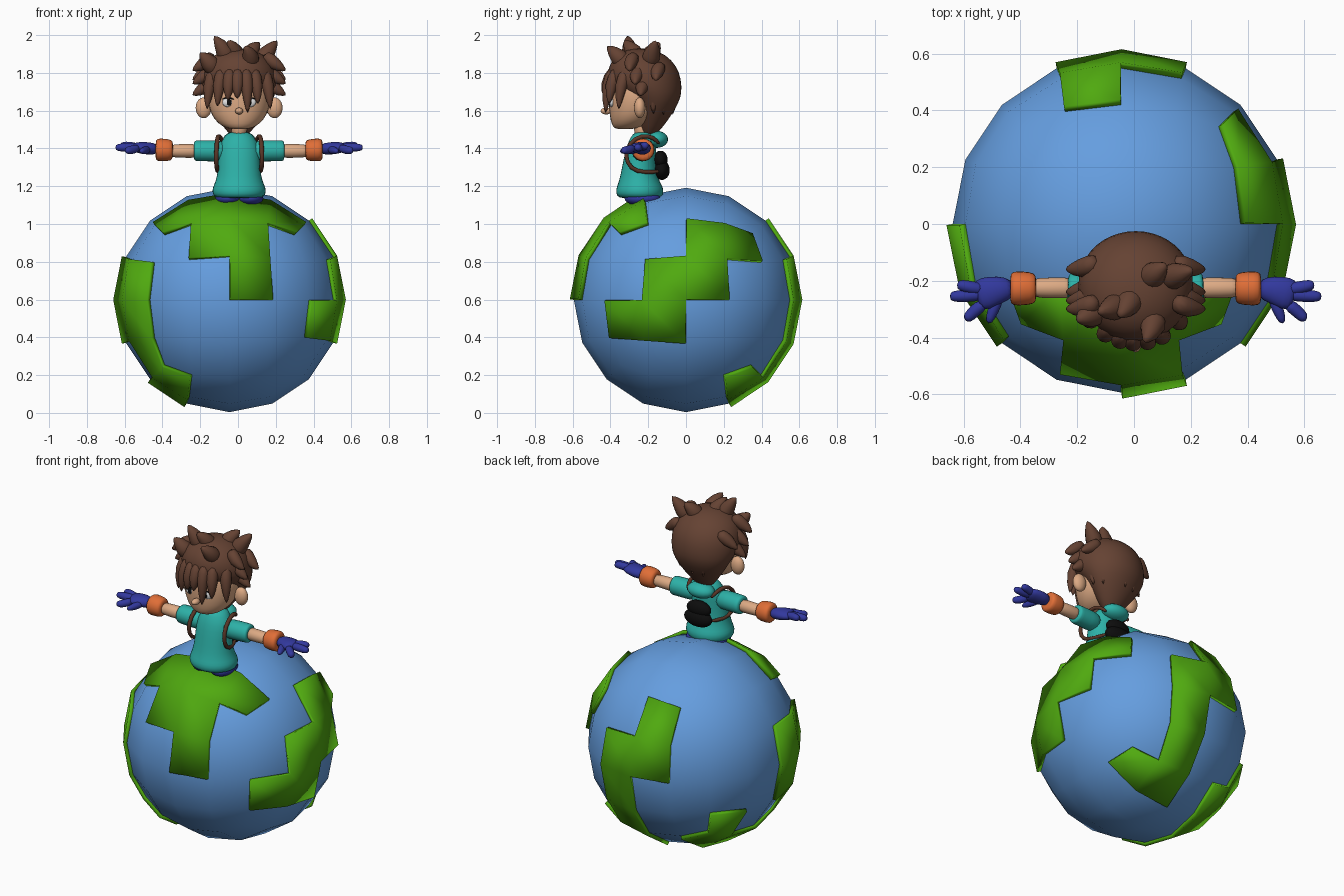
import bpy, bmesh, math, random
from mathutils import Vector

random.seed(4)
if "Cube" in bpy.data.objects:
    bpy.data.objects.remove(bpy.data.objects["Cube"])


def material(name, *rgb):
    m = bpy.data.materials.new(name)
    m.use_nodes = True
    m.diffuse_color = (*rgb, 1)
    m.node_tree.nodes["Principled BSDF"].inputs["Base Color"].default_value = (*rgb, 1)
    return m


ocean = material("ocean blue", .13, .34, .74)
grass = material("grass green", .08, .4, .005)
skin = material("skin", .72, .4, .23)
brown = material("hair brown", .13, .055, .033)
teal = material("shirt teal", .026, .44, .39)
orange = material("cuff orange", .74, .155, .038)
navy = material("glove navy", .032, .04, .34)
black = material("black", .004, .004, .004)
white = material("eye white", .85, .85, .85)
leather = material("strap brown", .1, .036, .02)

CX = .006  # sideways offset of the figure


def finish(name, bm, mat, angle=180, levels=0):
    bmesh.ops.recalc_face_normals(bm, faces=bm.faces)
    mesh = bpy.data.meshes.new(name)
    bm.to_mesh(mesh)
    bm.free()
    mesh.materials.append(mat)
    ob = bpy.data.objects.new(name, mesh)
    bpy.context.collection.objects.link(ob)
    if levels:
        ob.modifiers.new("Smooth", "SUBSURF").levels = levels
        ob.modifiers["Smooth"].render_levels = levels
    bpy.ops.object.select_all(action="DESELECT")
    bpy.context.view_layer.objects.active = ob
    ob.select_set(True)
    bpy.ops.object.shade_smooth_by_angle(angle=math.radians(angle))
    return ob


def tube(name, pts, mat, sides=12, axis=None, ref=(0, 1, 0)):
    """Loft through points (x, y, z, radius[, radius along ref])."""
    bm = bmesh.new()
    centres = [Vector(p[:3]) for p in pts]
    rings = []
    for i, p in enumerate(pts):
        t = Vector(axis) if axis else centres[min(i + 1, len(pts) - 1)] - centres[max(i - 1, 0)]
        t.normalize()
        a = Vector(ref).cross(t).normalized()
        b = t.cross(a)
        turns = [k * math.tau / sides for k in range(sides)]
        rings.append([bm.verts.new(centres[i] + Vector((CX, 0, 0))
                                   + a * p[3] * math.cos(w) + b * p[-1] * math.sin(w)) for w in turns])
    for lo, hi in zip(rings, rings[1:]):
        for k in range(sides):
            n = (k + 1) % sides
            bm.faces.new((lo[k], lo[n], hi[n], hi[k]))
    bm.faces.new(rings[0])
    bm.faces.new(rings[-1])
    return finish(name, bm, mat, levels=1)


def ball(name, centre, radii, mat):
    bm = bmesh.new()
    bmesh.ops.create_uvsphere(bm, u_segments=20, v_segments=12, radius=1)
    for v in bm.verts:
        v.co = Vector(c * r for c, r in zip(v.co, radii)) + Vector(centre) + Vector((CX, 0, 0))
    return finish(name, bm, mat)


# Globe: a rounded cube, with land cells marked on each side
LAND = {
    (0, 1): "..## .##. ##.. ....", (0, -1): ".... ##.. ##.. #..#",
    (1, -1): ".##. ..#. .... ....", (1, 1): ".#.. .##. ..#. ..#.",
    (2, 1): ".... .... .... ####", (2, -1): "#.## #... #... #...",
}


def is_land(face):
    c = face.calc_center_median()
    side = max(range(3), key=lambda k: abs(c[k]))
    u, v = [k for k in range(3) if k != side]
    rows = LAND[side, 1 if c[side] > 0 else -1].split()
    return rows[int((1 - c[v]) * 2)][int((c[u] + 1) * 2)] == "#"


def round_cube(land_only):
    bm = bmesh.new()
    bmesh.ops.create_cube(bm, size=2)
    bmesh.ops.subdivide_edges(bm, edges=bm.edges[:], cuts=3, use_grid_fill=True)
    if land_only:
        sea = [f for f in bm.faces if not is_land(f)]
        bmesh.ops.delete(bm, geom=sea, context="FACES")
    for v in bm.verts:
        if sum(abs(c) > .99 for c in v.co) < 2:
            v.co = Vector(math.tan(c * math.pi / 4) for c in v.co)
        v.co = v.co.normalized() * .594 + Vector((-.045, 0, .598))
    return bm


finish("globe", round_cube(False), ocean)
land = finish("land", round_cube(True), grass, 40)
plate = land.modifiers.new("Plate", "SOLIDIFY")
plate.thickness, plate.offset = .022, 1
land.modifiers.move(len(land.modifiers) - 1, 0)

# Body
UP = (0, 0, 1)
tube("shirt", [(0, -.24, 1.135, .11, .1), (0, -.245, 1.145, .14, .125), (0, -.245, 1.18, .147, .13),
               (0, -.245, 1.205, .137, .12), (0, -.25, 1.25, .118, .1), (0, -.245, 1.34, .112, .088),
               (0, -.235, 1.42, .108, .08), (0, -.225, 1.46, .08, .068), (0, -.22, 1.49, .06, .055)],
     teal, 16, UP)
ball("hood", (0, -.155, 1.448), (.085, .06, .045), teal)
tube("neck", [(0, -.225, 1.44, .042), (0, -.235, 1.5, .042), (0, -.24, 1.56, .045)], skin, axis=UP)

# Backpack
ball("backpack", (0, -.128, 1.285), (.092, .042, .052), black)
ball("backpack_flap", (0, -.135, 1.34), (.08, .038, .048), black)

for s, side in ((1, "left"), (-1, "right")):
    ball(side + "_trouser_leg", (s * .06, -.23, 1.135), (.068, .095, .04), navy)
    tube(side + "_strap", [(s * .075, -.14, 1.42, .01), (s * .1, -.17, 1.46, .013), (s * .112, -.235, 1.472, .013),
                           (s * .118, -.3, 1.43, .013), (s * .122, -.325, 1.36, .013), (s * .12, -.295, 1.29, .013),
                           (s * .11, -.22, 1.27, .013), (s * .07, -.13, 1.28, .01)], leather, 8, ref=(1, 0, 0))

    # Arm, cuff and glove
    def limb(part, pts, mat):
        tube(side + part, [(s * p[0], *p[1:]) for p in pts], mat)

    limb("_sleeve", [(.06, -.235, 1.385, .06), (.15, -.23, 1.388, .058), (.22, -.227, 1.388, .058),
                     (.235, -.225, 1.388, .056), (.24, -.225, 1.388, .04)], teal)
    limb("_forearm", [(.2, -.225, 1.387, .042), (.3, -.225, 1.387, .037), (.38, -.225, 1.387, .037)], skin)
    limb("_cuff", [(.35, -.227, 1.39, .04), (.357, -.227, 1.39, .058), (.395, -.227, 1.392, .062),
                   (.436, -.227, 1.393, .064), (.443, -.227, 1.393, .045)], orange)
    limb("_palm", [(.43, -.228, 1.395, .03, .035), (.48, -.23, 1.4, .035, .05),
                   (.53, -.245, 1.405, .032, .062), (.565, -.255, 1.405, .022, .05)], navy)
    limb("_thumb", [(.48, -.25, 1.395, .024), (.505, -.31, 1.388, .021), (.52, -.352, 1.385, .012)], navy)
    for finger, (x, y, z) in zip(("_little", "_middle", "_index"),
                                 ((.63, -.215, 1.415), (.655, -.255, 1.405), (.605, -.33, 1.39))):
        limb(finger + "_finger", [(.53, -.245 + (y + .25) * .4, 1.405, .024), ((x + .54) / 2, y * .75 - .062, z, .023),
                                  (x - .015, y, z, .021), (x, y, z, .012)], navy)

# Head and face
tube("head", [(0, -.325, 1.502, .045, .045), (0, -.31, 1.512, .085, .078), (0, -.285, 1.55, .135, .118),
              (0, -.265, 1.61, .163, .146), (0, -.26, 1.68, .172, .152), (0, -.26, 1.75, .16, .145),
              (0, -.25, 1.82, .1, .1)], skin, 16, UP)
ball("nose", (0, -.422, 1.598), (.021, .03, .018), skin)
tube("mouth", [(-.045, -.378, 1.548, .003), (0, -.396, 1.54, .006), (.045, -.378, 1.548, .003)], leather, 8, ref=UP)
for s, side in ((1, "left"), (-1, "right")):
    ball(side + "_ear", (s * .188, -.245, 1.615), (.042, .03, .055), skin)
    ball(side + "_eye", (s * .058, -.392, 1.645), (.031, .014, .026), white)
    ball(side + "_pupil", (s * .053, -.403, 1.644), (.013, .006, .018), black)
    tube(side + "_eyelid", [(s * .025, -.405, 1.658, .003), (s * .055, -.405, 1.672, .006),
                            (s * .092, -.388, 1.66, .003)], black, 8, ref=UP)

# Hair: main mass, then locks
tube("hair", [(0, -.2, 1.455, .035, .025), (0, -.18, 1.52, .09, .065), (0, -.165, 1.6, .15, .105),
              (0, -.168, 1.67, .188, .145), (0, -.215, 1.73, .208, .195), (0, -.225, 1.8, .205, .196),
              (0, -.235, 1.87, .17, .163), (0, -.24, 1.915, .1, .1), (0, -.24, 1.93, .03, .03)],
     brown, 20, UP)


def lock(name, base, mid, tip, r):
    tube(name, [(*base, r * .8), (*mid, r), (*tip, r * .12)], brown, 8, ref=(.3, .9, .2))


for i, (x, z) in enumerate(((-.17, 1.6), (-.115, 1.615), (-.06, 1.65), (-.01, 1.66),
                            (.045, 1.58), (.1, 1.63), (.165, 1.6))):
    y = -.26 - .17 * math.sqrt(1 - (x / .2) ** 2)
    lock(f"fringe_lock_{i}", (x * .75, y + .05, 1.83), (x * .96, y + .005, 1.73), (x, y, z), .042)

for i, (base, mid, tip) in enumerate((
        ((-.05, -.27, 1.84), (-.075, -.3, 1.92), (-.135, -.31, 2.0)),
        ((-.01, -.24, 1.84), (-.02, -.28, 1.92), (-.06, -.33, 1.975)),
        ((.05, -.3, 1.82), (.07, -.36, 1.89), (.03, -.42, 1.945)),
        ((.1, -.2, 1.83), (.14, -.18, 1.9), (.205, -.16, 1.975)),
        ((.04, -.2, 1.84), (.06, -.18, 1.92), (.11, -.14, 1.965)),
        ((-.12, -.3, 1.8), (-.16, -.32, 1.86), (-.21, -.34, 1.91)))):
    lock(f"crown_lock_{i}", base, mid, tip, .06)

for s, side in ((1, "left"), (-1, "right")):
    for i, (y, z) in enumerate(((-.3, 1.81), (-.27, 1.74), (-.24, 1.68), (-.16, 1.76))):
        lock(f"{side}_side_lock_{i}", (s * .13, y + .03, z + .09), (s * .19, y, z + .035), (s * .25, y, z), .045)

for i in range(7):
    w = math.pi * (i + .5) / 7
    c, d = math.cos(w), math.sin(w)
    lock(f"back_lock_{i}", (c * .1, -.22 + d * .1, 1.87), (c * .165, -.21 + d * .14, 1.76),
         (c * .15, -.2 + d * .13, 1.58 + random.uniform(-.02, .03)), .05)
